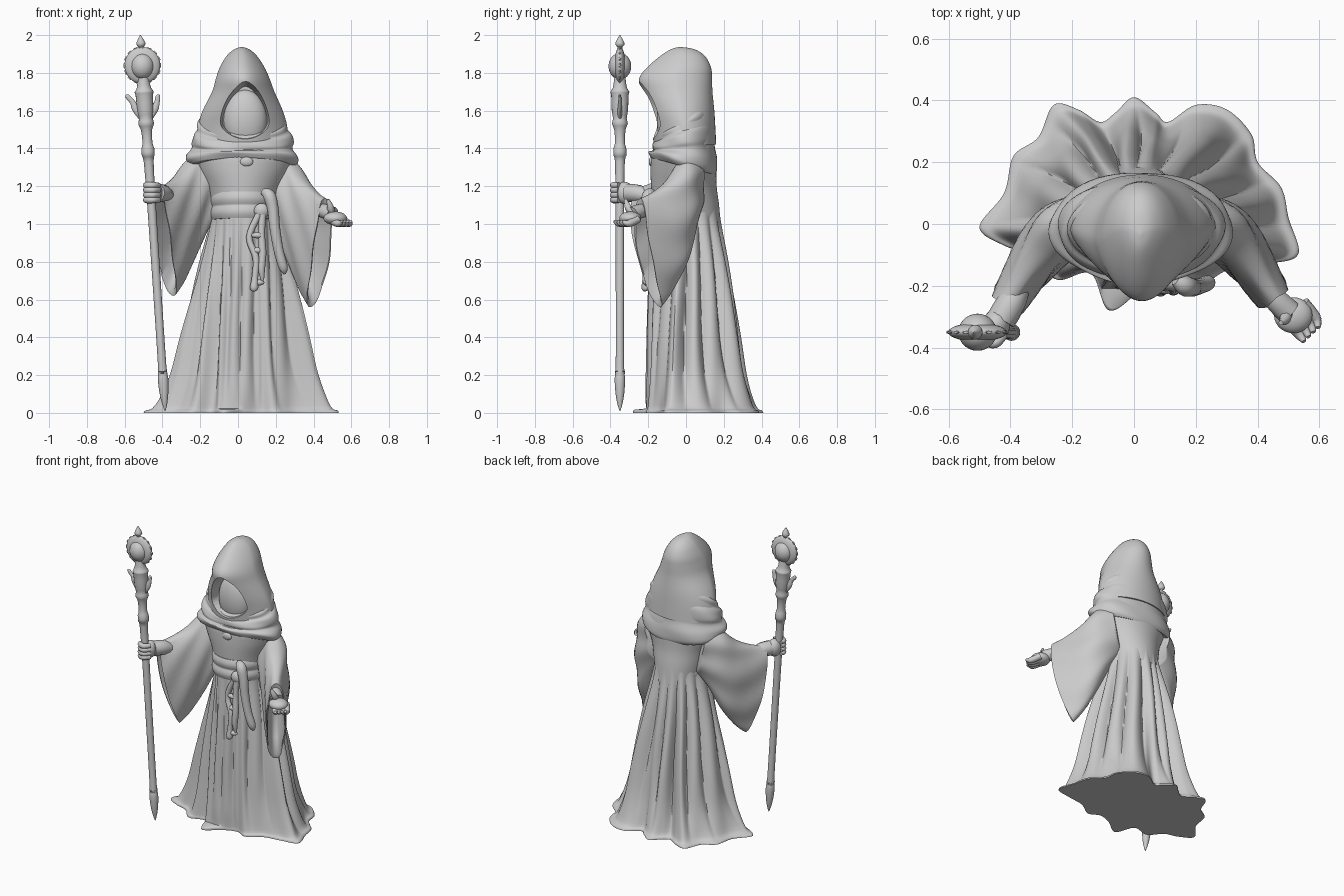
import bpy, bmesh, math
from mathutils import Vector

old = bpy.data.objects.get("Cube")
if old:
    bpy.data.objects.remove(old, do_unlink=True)

GREY = (0.6, 0.6, 0.6, 1)
stone = bpy.data.materials.new("plain_grey")
stone.use_nodes = True
stone.diffuse_color = GREY
stone.node_tree.nodes["Principled BSDF"].inputs["Base Color"].default_value = GREY
TAU = math.tau


def finish(name, bm, angle=50):
    bmesh.ops.recalc_face_normals(bm, faces=bm.faces)
    mesh = bpy.data.meshes.new(name)
    bm.to_mesh(mesh)
    bm.free()
    mesh.materials.append(stone)
    obj = bpy.data.objects.new(name, mesh)
    bpy.context.collection.objects.link(obj)
    bpy.ops.object.select_all(action='DESELECT')
    obj.select_set(True)
    bpy.context.view_layer.objects.active = obj
    bpy.ops.object.shade_smooth_by_angle(angle=math.radians(angle))
    return obj


def skin(name, rings, angle=50):
    """Closed surface through rings of equal point count."""
    bm = bmesh.new()
    loops = [[bm.verts.new(p) for p in ring] for ring in rings]
    n = len(loops[0])
    for a, b in zip(loops, loops[1:]):
        for i in range(n):
            j = (i + 1) % n
            bm.faces.new((a[i], a[j], b[j], b[i]))
    bm.faces.new(loops[0])
    bm.faces.new(loops[-1])
    return finish(name, bm, angle)


def spline(points, steps, closed=False):
    """Catmull-Rom resampling of tuples of any length."""
    n = len(points)
    pick = (lambda i: points[i % n]) if closed else (lambda i: points[max(0, min(n - 1, i))])
    out = []
    for i in range(n if closed else n - 1):
        for s in range(steps):
            t = s / steps
            out.append(tuple(
                b + t * (c - a + t * (2 * a - 5 * b + 4 * c - d + t * (3 * b - a - 3 * c + d))) / 2
                for a, b, c, d in zip(pick(i - 1), pick(i), pick(i + 1), pick(i + 2))) if t else pick(i))
    return out if closed else out + [points[-1]]


def tube(name, path, sides=12, steps=5, flat=1.0):
    """Round limb through (x, y, z, radius) points."""
    pts = spline(path, steps)
    pos = [Vector(p[:3]) for p in pts]
    rings = []
    for i, c in enumerate(pos):
        d = (pos[min(i + 1, len(pos) - 1)] - pos[max(i - 1, 0)]).normalized()
        u = d.cross(Vector((0, 1, 0))).normalized()
        v = d.cross(u)
        r = max(pts[i][3], 0.001)
        rings.append([c + (u * math.cos(TAU * k / sides) + v * flat * math.sin(TAU * k / sides)) * r
                      for k in range(sides)])
    return skin(name, rings)


def ball(name, centre, size):
    bm = bmesh.new()
    bmesh.ops.create_uvsphere(bm, u_segments=28, v_segments=18, radius=1)
    for v in bm.verts:
        v.co = Vector(centre) + Vector(a * b for a, b in zip(v.co, size))
    return finish(name, bm)


def oval(z, cx, rx, front, back, nose=0.0, tilt=0.0, ripple=0.0, count=64):
    ring = []
    for k in range(count):
        a = TAU * k / count
        s, c = math.sin(a), math.cos(a)
        r = 1 + ripple * math.sin(5 * a + z * 40)
        ring.append((cx + rx * c * r * (1 + nose * min(s, 0)),
                     (front + back) / 2 + (back - front) / 2 * s * r, z + tilt * s))
    return ring


# Skirt: pleated hem outline drawn in towards an oval waist, with an overlapping front panel
hem = spline([(.53, -.1), (.5, .02), (.475, .12), (.4, .2), (.38, .29), (.3, .37), (.2, .385),
              (.11, .33), (.07, .36), (0, .41), (-.06, .36), (-.11, .33), (-.18, .37), (-.26, .385),
              (-.31, .28), (-.39, .22), (-.42, .1), (-.5, -.01), (-.42, -.07), (-.33, -.1),
              (-.25, -.18), (-.14, -.16), (-.08, -.28), (.03, -.21), (.12, -.18), (.2, -.21),
              (.3, -.15), (.42, -.13)], 10, True)
levels = spline([(0, 1), (.012, .98), (.04, .85), (.2, .64), (.4, .49), (.6, .35), (.8, .2),
                 (1, .04), (1.1, 0)], 4)
rings = []
for z, w in levels:
    ring = []
    for x, y in hem:
        if z > .02:
            y = max(y, -.215)
        a = math.atan2(y, x - .03)
        wx, wy = .03 + .165 * math.cos(a), .175 * math.sin(a)
        pleat = abs(math.sin(8 * a + .5 * math.sin(3 * a) + .3 * math.sin(5 * z))) - .62
        depth = .19 if y > -.1 else .13
        r = 1 + depth * pleat * math.sin(math.pi * min(1, z / 1.1)) ** .8
        px, py = .03 + (wx + (x - wx) * w - .03) * r, (wy + (y - wy) * w) * r
        if y < -.1 and abs(x - .02) < .1:
            py -= .009 * min(1, z * 8)
        ring.append((px, py, z))
    rings.append(ring)
skin("robe_skirt", rings, 60)

# Torso and wrapped sash
skin("torso", [oval(z, .03, rx, f, b, .12) for z, rx, f, b in spline(
    [(.98, .15, -.165, .185), (1.1, .178, -.178, .175), (1.2, .205, -.185, .162),
     (1.3, .25, -.188, .16), (1.38, .265, -.18, .155), (1.5, .17, -.13, .13)], 4)])
skin("waist_sash", [oval(1.02 + .14 * i / 24, .03, .17 + .008 * abs(math.sin(i * math.pi / 12)),
                         -.188 - .01 * abs(math.sin(i * math.pi / 12)), .165, 0, -.012)
                    for i in range(25)])
# Shoulder cowl with soft drape folds
cowl = spline([(1.305, .275, -.045), (1.33, .295, -.045), (1.365, .292, -.02), (1.4, .266, .01),
               (1.43, .27, .025), (1.475, .258, .045), (1.5, .237, .06), (1.535, .234, .075),
               (1.56, .205, .085)], 4)
skin("shoulder_cowl", [oval(z, .023, rx, -.015 - rx * .61, -.01 + rx * .6, 0, t, .018)
                       for z, rx, t in cowl])

# Hood, hollowed by a pointed arch
hood = skin("hood", [oval(z, cx, rx, f, b, .22) for z, cx, rx, f, b in spline(
    [(1.42, .025, .245, -.17, .16), (1.52, .025, .235, -.185, .155), (1.6, .025, .212, -.21, .15),
     (1.7, .028, .165, -.238, .14), (1.77, .025, .142, -.248, .138), (1.83, .022, .118, -.205, .132),
     (1.89, .02, .08, -.135, .1), (1.925, .02, .04, -.08, .045), (1.937, .02, .004, -.035, -.025)], 4)])
arch = spline([(.04, 1.755), (-.03, 1.7), (-.085, 1.61), (-.1, 1.52), (-.04, 1.465), (.04, 1.445),
               (.12, 1.465), (.175, 1.52), (.16, 1.61), (.11, 1.7)], 4, True)
cutter = skin("hood_cutter", [[(.04 + (x - .04) * s, y, 1.58 + (z - 1.58) * s) for x, z in arch]
                              for y, s in ((-.5, 1), (-.2, 1), (-.09, .85))])
cutter.hide_render = True
cut = hood.modifiers.new("opening", 'BOOLEAN')
cut.operation, cut.object, cut.solver = 'DIFFERENCE', cutter, 'EXACT'
bpy.ops.object.select_all(action='DESELECT')
hood.select_set(True)
bpy.context.view_layer.objects.active = hood
bpy.ops.object.modifier_apply(modifier="opening")
bpy.ops.object.shade_smooth_by_angle(angle=math.radians(40))
bpy.data.objects.remove(cutter, do_unlink=True)
ball("shadowed_face", (.038, -.085, 1.55), (.115, .07, .16))
ball("chest_clasp", (.045, -.183, 1.33), (.035, .014, .025))

# Bell sleeves: each section has an upper point, a lower point and a half width
sections = spline([(.18, .02, 1.41, .14, .05, 1.06, .1), (.285, -.02, 1.335, .22, .03, .95, .095),
                   (.35, -.09, 1.235, .29, -.01, .78, .085), (.41, -.17, 1.17, .34, -.08, .64, .072),
                   (.46, -.24, 1.135, .38, -.135, .56, .06)], 5)
forward = Vector((.55, -.83, 0))
for name, sign in (("left", 1), ("right", -1)):
    rings = []
    for i, sec in enumerate(sections):
        top, low = Vector(sec[:3]), Vector(sec[3:6])
        mid, half = (top + low) / 2, (top - low) / 2
        along = i / (len(sections) - 1)
        ring = []
        for k in range(48):
            a = TAU * k / 48
            s = math.copysign(abs(math.sin(a)) ** .8, math.sin(a))
            wide = sec[6] * s * (1 + .08 * math.sin(6 * a + i * .5))
            p = mid + half * math.cos(a) + Vector((.78, .62, 0)) * wide
            p += forward * .04 * along * s * s
            if sign < 0:
                p = Vector((.04 - p.x, p.y - .02 * along, p.z + .06 * along))
            ring.append(p)
        rings.append(ring)
    for src, scale in ((rings[-1], .9), (rings[-5], .75), (rings[-9], .45)):
        mid = sum(src, Vector()) / 48
        rings.append([mid + (p - mid) * scale for p in src])
    skin(name + "_sleeve", rings, 60)

# Open left hand with palm up
tube("left_forearm", [(.41, -.18, 1.07, .03), (.45, -.235, 1.07, .038), (.5, -.285, 1.05, .042)])
ball("left_palm", (.515, -.295, 1.03), (.062, .058, .036))
for i in range(4):
    dx, dy = .019 * i, .015 * i
    tube("left_finger", [(.49 + dx, -.3 + dy, 1.025, .021),
                         (.53 + dx, -.35 + dy, 1.002, .019),
                         (.55 + dx * .8, -.38 + dy, 1.015, .008)], 10)
tube("left_thumb", [(.49, -.27, 1.04, .023), (.49, -.305, 1.085, .019), (.475, -.32, 1.13, .008)], 10)

# Right arm gripping the staff
tube("right_forearm", [(-.36, -.18, 1.14, .03), (-.395, -.25, 1.16, .047), (-.43, -.31, 1.165, .048)])
ball("right_palm", (-.445, -.325, 1.165), (.044, .05, .058))
for i in range(4):
    z = 1.205 - i * .026
    tube("right_finger", [(-.42, -.355, z, .015), (-.45, -.385, z, .017), (-.485, -.37, z, .017),
                          (-.49, -.335, z, .01)], 8)


# Tilted staff with turned profile
def on_staff(z, side=0.0):
    return (-.385 - .066 * z + side, -.35, z)


turned = [(.01, .002), (.05, .014), (.11, .024), (.18, .028), (.2, .025), (.22, .027), (.25, .022),
          (.7, .022), (1.1, .023), (1.33, .026), (1.36, .034), (1.4, .034), (1.43, .026), (1.5, .03),
          (1.53, .042), (1.56, .036), (1.6, .043), (1.68, .046), (1.7, .05), (1.72, .038), (1.77, .03),
          (1.92, .016), (1.935, .012), (1.95, .024), (1.97, .019), (2, .002)]
tube("staff", [(*on_staff(z), r) for z, r in turned], 20, 2)
ball("staff_orb", on_staff(1.835), (.062, .06, .07))
ball("staff_disc", on_staff(1.84), (.095, .03, .097))
hub = Vector(on_staff(1.84))
for k in range(16):
    d = Vector((math.sin(TAU * k / 16), 0, math.cos(TAU * k / 16)))
    tube("disc_tooth", [(*(hub + d * .07), .024), (*(hub + d * .1), .01)], 8, 2, .4)
for side in (-1, 1):
    reach = .09 if side < 0 else .072
    tube("staff_prong", [(*on_staff(1.57, side * .02), .022), (*on_staff(1.61, side * .05), .02),
                         (*on_staff(1.645, side * .065), .014), (*on_staff(1.675, side * reach), .012),
                         (*on_staff(1.68, side * (reach + .01)), .003)], 10, 5, .6)

# Sash knot, hanging horn and cords
ball("sash_knot", (.125, -.19, 1.07), (.04, .028, .04))
tube("belt_horn", [(.135, -.18, 1.17, .02), (.165, -.2, 1.15, .033), (.185, -.205, 1.08, .03),
                   (.195, -.205, .98, .028), (.215, -.2, .86, .026), (.24, -.19, .77, .024),
                   (.248, -.185, .735, .006)], 14)
tube("long_cord", [(.13, -.2, 1.05, .02), (.125, -.205, .95, .018), (.13, -.21, .85, .02),
                   (.125, -.213, .76, .018), (.13, -.21, .7, .008)])
tube("short_cord", [(.11, -.2, 1.05, .018), (.06, -.2, .93, .017), (.095, -.21, .82, .018),
                    (.09, -.213, .72, .017), (.085, -.213, .66, .022), (.085, -.21, .645, .008)])
for z in (.94, .86, .69):
    ball("cord_knot", (.105, -.208, z), (.035, .018, .016))
